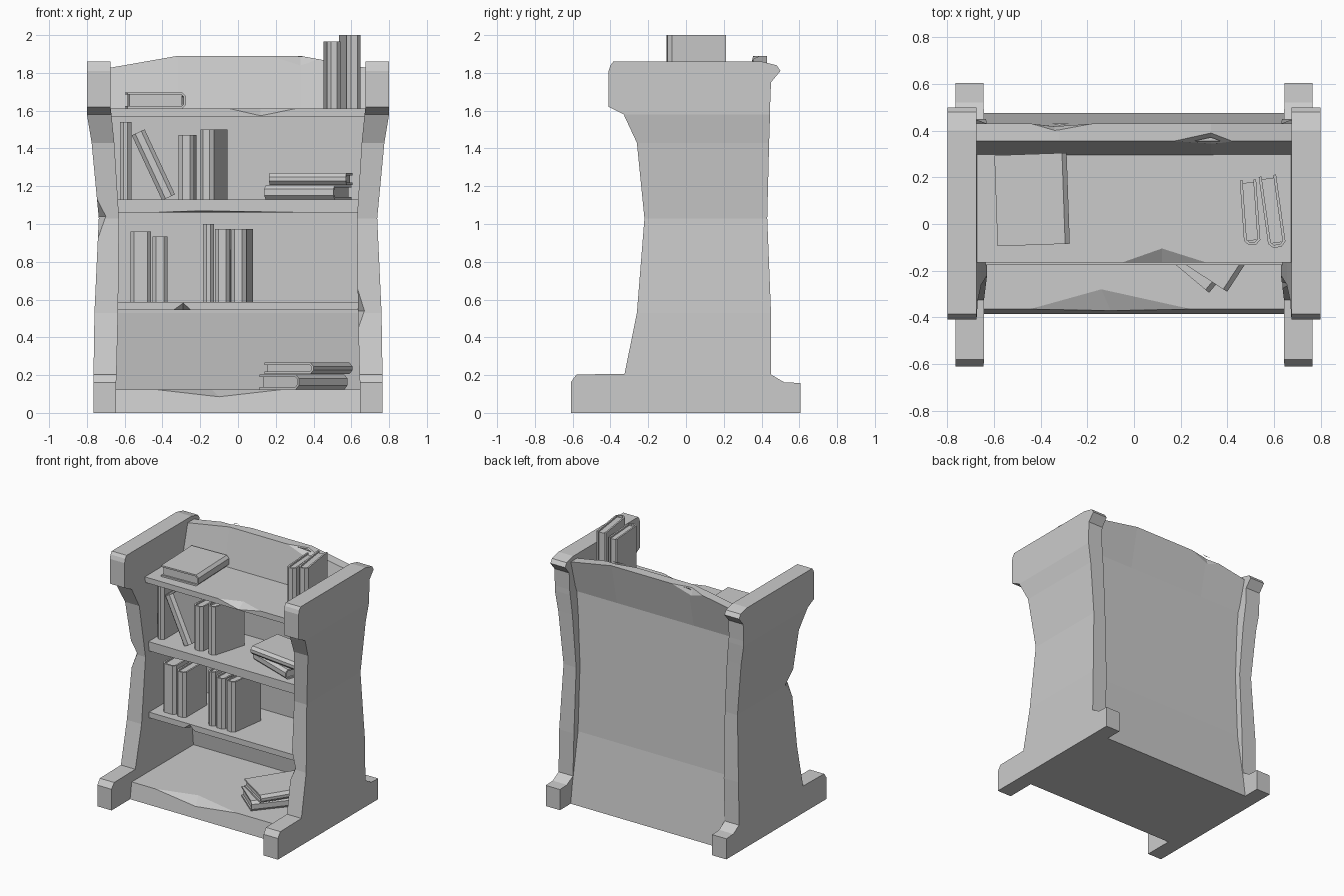
import bpy, bmesh
from math import radians
from mathutils import Vector, Matrix

if "Cube" in bpy.data.objects:
    bpy.data.objects.remove(bpy.data.objects["Cube"])


def finish(name, bm):
    bmesh.ops.recalc_face_normals(bm, faces=bm.faces[:])
    me = bpy.data.meshes.new(name)
    bm.to_mesh(me)
    bm.free()
    ob = bpy.data.objects.new(name, me)
    bpy.context.collection.objects.link(ob)
    return ob


def add_loft(bm, rings):
    """Skin a closed solid through rings of equal point count."""
    vs = [[bm.verts.new(p) for p in r] for r in rings]
    n = len(vs[0])
    for a, b in zip(vs, vs[1:]):
        for i in range(n):
            j = (i + 1) % n
            bm.faces.new((a[i], a[j], b[j], b[i]))
    bm.faces.new(vs[0])
    bm.faces.new(vs[-1])


def loft(name, rings):
    bm = bmesh.new()
    add_loft(bm, rings)
    return finish(name, bm)


def chip(ob, a, b, p, q):
    """Knock a splinter off edge a-b; p and q are its tips on the two faces."""
    pts = [Vector(v) for v in (a, b, p, q)]
    m = (pts[2] + pts[3]) / 2
    bm = bmesh.new()
    v = [bm.verts.new(m + (c - m) * 1.3) for c in pts]
    for f in ((0, 1, 2), (0, 1, 3), (0, 2, 3), (1, 2, 3)):
        bm.faces.new([v[i] for i in f])
    cut = finish(ob.name + "_chip_cutter", bm)
    cut.hide_render = True
    cut.hide_viewport = True
    mod = ob.modifiers.new("chip", 'BOOLEAN')
    mod.operation = 'DIFFERENCE'
    mod.solver = 'EXACT'
    mod.object = cut


# Side panels: z, front y, back y, inner x, outer x
LEVELS = [
    (0, -.61, .605, .645, .765), (.158, -.61, .605, .645, .765),
    (.162, -.61, .52, .645, .765), (.203, -.58, .45, .643, .765),
    (.207, -.325, .45, .643, .765), (.53, -.26, .45, .635, .76),
    (1.03, -.22, .43, .63, .737), (1.43, -.26, .44, .655, .775),
    (1.58, -.33, .445, .67, .80), (1.62, -.41, .445, .675, .80),
    (1.75, -.41, .45, .675, .80), (1.81, -.41, .50, .675, .80),
    (1.84, -.40, .48, .675, .80), (1.86, -.385, .40, .675, .80)]
sides = {}
for label, s in (("left", -1), ("right", 1)):
    sides[label] = loft(label + "_side_panel", [
        [(s * xi, yf, z), (s * xo, yf, z), (s * xo, yb, z), (s * xi, yb, z)]
        for z, yf, yb, xi, xo in LEVELS])
chip(sides["left"], (-.745, -.23, 1.13), (-.742, -.23, .92),
     (-.70, -.22, 1.04), (-.737, -.15, 1.04))
chip(sides["right"], (.634, -.248, .65), (.637, -.275, .45),
     (.67, -.26, .54), (.635, -.19, .54))

# Bowed back board with an arched top
back_rows = [(0, .475), (.53, .40), (1.58, .365)]
rings = []
for x, top in ((-.69, 1.825), (-.32, 1.89), (.33, 1.89), (.69, 1.825)):
    rows = back_rows + [(top, .43)]
    rings.append([(x, y, z) for z, y in rows]
                 + [(x, y - .075, z) for z, y in reversed(rows)])
back = loft("back_board", rings)
chip(back, (.17, .355, 1.89), (.43, .352, 1.872), (.33, .39, 1.89), (.33, .345, 1.84))
chip(back, (-.43, .427, 1.872), (-.18, .43, 1.89), (-.34, .40, 1.89), (-.34, .42, 1.83))


# Shelves and plinth
def shelf(name, x, z0, z1, yf0, yf1, yb):
    return loft(name, [[(-x, yf, z), (x, yf, z), (x, yb, z), (-x, yb, z)]
                       for z, yf in ((z0, yf0), (z1, yf1))])


top_shelf = shelf("top_shelf", .69, 1.57, 1.612, -.165, -.165, .33)
chip(top_shelf, (-.05, -.165, 1.612), (.31, -.165, 1.612),
     (.12, -.105, 1.612), (.12, -.165, 1.573))
upper_shelf = shelf("upper_shelf", .66, 1.06, 1.13, -.175, -.175, .34)
chip(upper_shelf, (-.48, -.175, 1.06), (.43, -.175, 1.06),
     (-.2, -.175, 1.07), (-.2, -.12, 1.06))
lower_shelf = shelf("lower_shelf", .66, .545, .588, -.17, -.17, .36)
chip(lower_shelf, (-.34, -.17, .545), (-.25, -.17, .545),
     (-.29, -.17, .582), (-.29, -.11, .545))
plinth = shelf("plinth", .68, 0, .125, -.385, -.365, .44)
chip(plinth, (-.45, -.366, .125), (.25, -.366, .125),
     (-.14, -.28, .125), (-.1, -.372, .085))


# Books: folded cover with bevelled spine, page block set back inside
def book(name, matrix, t, d, h):
    a, b, w, c = t / 2, d / 2, .012, .02
    outer = [(-a, b), (-a, -b + c), (-a + c, -b), (a - c, -b), (a, -b + c), (a, b)]
    inner = [(a - w, b), (a - w, -b + c + w / 3), (a - c - w / 3, -b + w),
             (-a + c + w / 3, -b + w), (-a + w, -b + c + w / 3), (-a + w, b)]
    bm = bmesh.new()
    add_loft(bm, [[(x, y, z) for x, y in outer + inner] for z in (-h / 2, h / 2)])
    e, f, g = a - w + .002, b - .012, h / 2 - .012
    add_loft(bm, [[(-e, -b + c, z), (e, -b + c, z), (e, f, z), (-e, f, z)] for z in (-g, g)])
    finish(name, bm).matrix_world = matrix


def standing(name, x, y, z, t, d, h, turn=0):
    """x, y = middle of the spine at the foot of the book."""
    m = (Matrix.Translation((x, y, z + h / 2)) @ Matrix.Rotation(radians(turn), 4, 'Z')
         @ Matrix.Translation((0, d / 2, 0)))
    book(name, m, t, d, h)


def lying(name, x, y, z, t, d, h, turn):
    """turn = compass direction the spine faces, 0 being +x."""
    flat = Matrix(((0, -1, 0, 0), (0, 0, -1, 0), (1, 0, 0, 0), (0, 0, 0, 1)))
    book(name, Matrix.Translation((x, y, z + t / 2))
         @ Matrix.Rotation(radians(turn), 4, 'Z') @ flat, t, d, h)


STANDING = [
    (.508, -.09, 1.612, .07, .28, .355, 4), (.615, -.10, 1.612, .075, .31, .388, 8),
    (-.595, -.10, 1.13, .06, .28, .41, 0), (-.275, -.10, 1.13, .08, .28, .34, -3),
    (-.168, -.10, 1.13, .075, .28, .37, -16),
    (-.515, -.11, .588, .11, .28, .372, 0), (-.413, -.11, .588, .08, .27, .345, 0),
    (-.156, -.11, .588, .06, .28, .412, 0), (-.083, -.11, .588, .08, .27, .385, -1),
    (.002, -.11, .588, .08, .28, .385, -8)]
for i, args in enumerate(STANDING):
    standing(f"standing_book_{i + 1}", *args)

LYING = [
    (-.437, .105, 1.612, .085, .31, .39, 2),
    (.37, .05, 1.13, .075, .28, .39, -110), (.385, .03, 1.207, .063, .28, .41, -97),
    (.347, -.055, .125, .078, .27, .40, -40), (.373, -.047, .206, .06, .31, .38, -33)]
for i, args in enumerate(LYING):
    lying(f"lying_book_{i + 1}", *args)

# Book leaning to the left on the upper shelf
book("leaning_book", Matrix.Translation((-.448, .04, 1.313))
     @ Matrix.Rotation(radians(-25), 4, 'Y'), .075, .28, .38)
